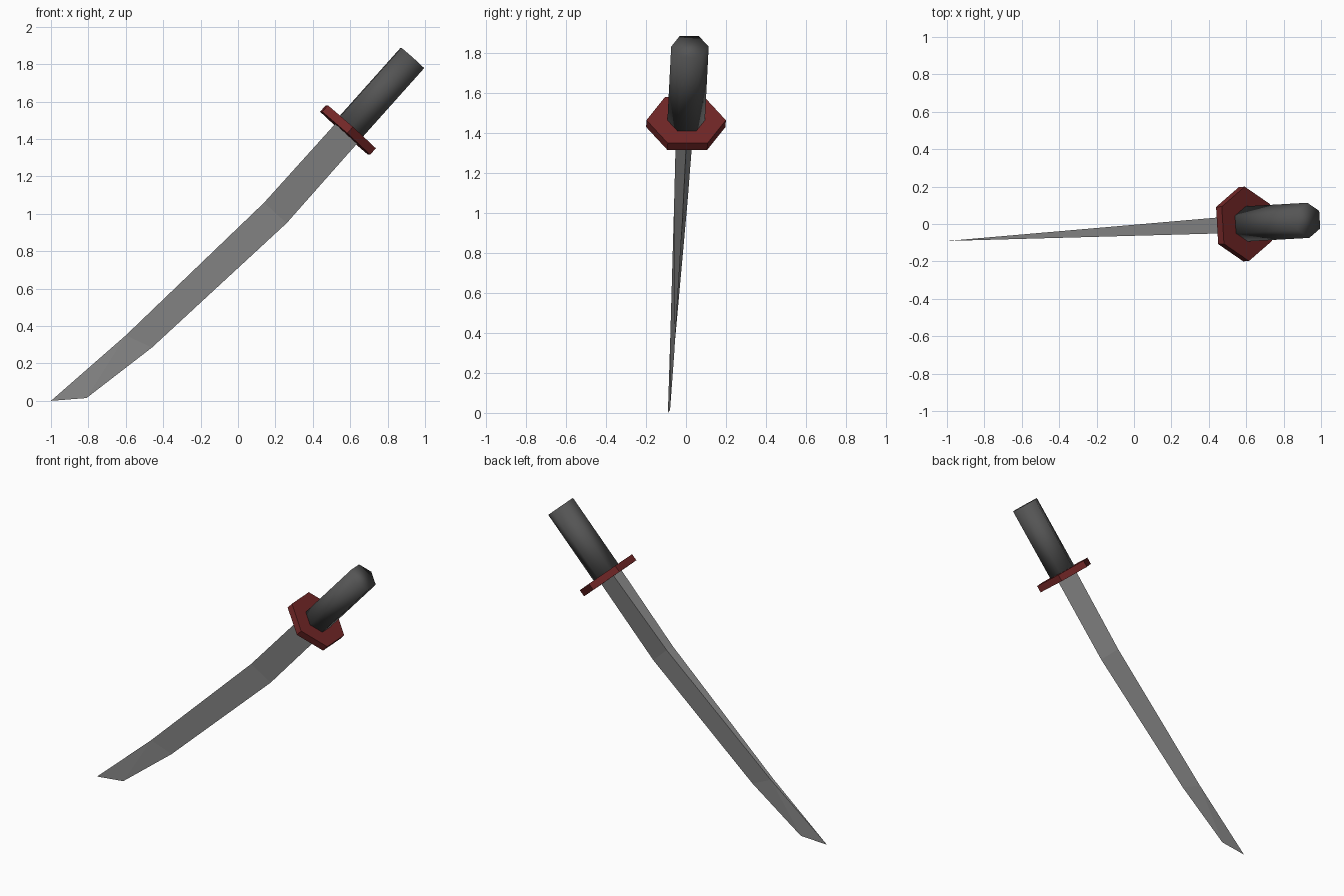
import bpy, bmesh, math
from mathutils import Matrix, Vector

if "Cube" in bpy.data.objects:
    bpy.data.objects.remove(bpy.data.objects["Cube"])

YAW = 0.057                      # whole sword is turned slightly about z
PIVOT = Vector((0.588, 0.0, 1.448))  # centre of the guard


def material(name, rgb):
    m = bpy.data.materials.new(name)
    m.diffuse_color = (*rgb, 1.0)
    m.use_nodes = True
    m.node_tree.nodes["Principled BSDF"].inputs["Base Color"].default_value = m.diffuse_color
    return m


def add_object(name, bm, mat, smooth=False):
    bmesh.ops.recalc_face_normals(bm, faces=bm.faces[:])
    for f in bm.faces:
        f.smooth = smooth
    mesh = bpy.data.meshes.new(name)
    bm.to_mesh(mesh)
    bm.free()
    mesh.materials.append(mat)
    ob = bpy.data.objects.new(name, mesh)
    bpy.context.collection.objects.link(ob)
    return ob


# Grip axes: along the handle, across (thickness), and along the blade width
along = Vector((0.667 * math.cos(YAW), 0.667 * math.sin(YAW), 0.745))
across = Vector((-math.sin(YAW), math.cos(YAW), 0))
width = across.cross(along)
frame = Matrix((across, width, along)).transposed().to_4x4()


def hex_prism(name, radius, start, end, mat, smooth):
    """Six-sided prism running along the grip axis, corners pointing sideways."""
    bm = bmesh.new()
    rings = []
    for d in (start, end):
        rings.append([bm.verts.new((radius * math.cos(i * math.pi / 3),
                                    radius * math.sin(i * math.pi / 3), d))
                      for i in range(6)])
    bm.faces.new(rings[0])
    bm.faces.new(rings[1])
    for i in range(6):
        j = (i + 1) % 6
        bm.faces.new((rings[0][i], rings[0][j], rings[1][j], rings[1][i]))
    bm.transform(Matrix.Translation(PIVOT) @ frame)
    return add_object(name, bm, mat, smooth)


steel = material("steel grey", (0.27, 0.27, 0.27))
dark = material("dark grey", (0.09, 0.09, 0.09))
red = material("dark red", (0.17, 0.02, 0.02))

hex_prism("handle", 0.094, 0.0, 0.517, dark, True)
hex_prism("guard", 0.199, -0.023, 0.023, red, False)

# Blade: wedge section with a flat spine and a sharp edge, (spine xz, edge xz)
stations = [((0.53, 1.492), (0.645, 1.385)),
            ((0.14, 1.06), (0.26, 0.95)),
            ((-0.60, 0.35), (-0.46, 0.285))]
tip, tip_edge = (-1.0, 0.0), (-0.81, 0.015)

bm = bmesh.new()


def blade_vert(p, offset=0.0):
    y = math.tan(YAW) * (p[0] - PIVOT.x)
    return bm.verts.new((p[0], y + offset, p[1]))


sections = []
for spine, edge in stations:
    half = 0.043 * (spine[0] + 1) / 1.46     # thins evenly towards the tip
    sections.append((blade_vert(spine, -half), blade_vert(edge), blade_vert(spine, half)))
bm.faces.new(sections[0])
for a, b in zip(sections, sections[1:]):
    for i in range(3):
        j = (i + 1) % 3
        bm.faces.new((a[i], a[j], b[j], b[i]))
# Pointed end
front, edge, back = sections[-1]
point, heel = blade_vert(tip), blade_vert(tip_edge)
for corners in ((front, edge, heel), (front, heel, point),
                (back, heel, edge), (back, point, heel), (front, point, back)):
    bm.faces.new(corners)
add_object("blade", bm, steel)
